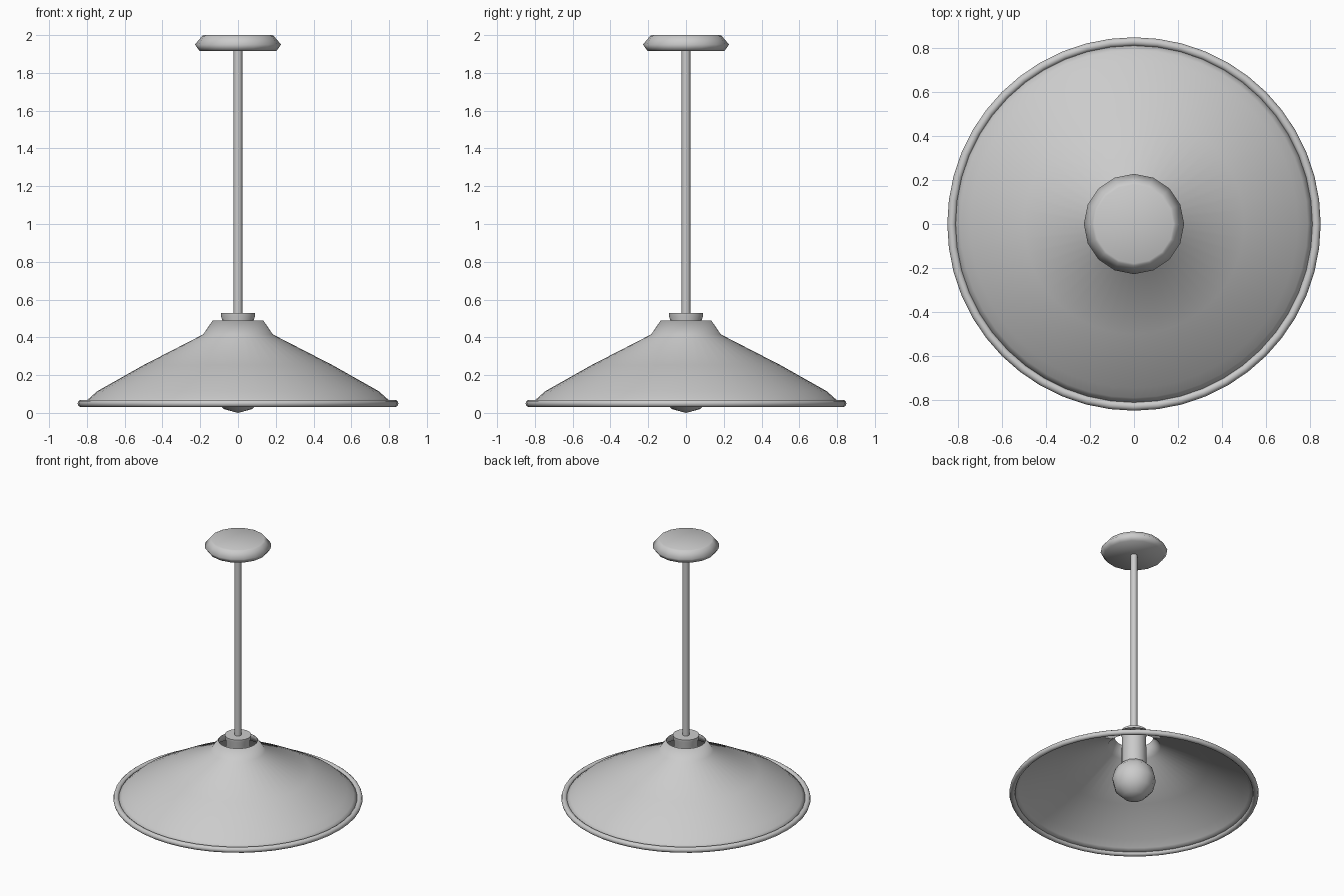
import bpy, bmesh, math

if "Cube" in bpy.data.objects:
    bpy.data.objects.remove(bpy.data.objects["Cube"])


def finish(obj, angle=None):
    """Shade smooth; keep edges sharper than the angle if one is given."""
    for o in bpy.context.selected_objects:
        o.select_set(False)
    obj.select_set(True)
    bpy.context.view_layer.objects.active = obj
    if angle is None:
        bpy.ops.object.shade_smooth()
    else:
        bpy.ops.object.shade_smooth_by_angle(angle=math.radians(angle))
    return obj


def lathe(name, profile, sides, caps=True, angle=None):
    """Spin (radius, z) points, listed bottom to top, around the z axis."""
    bm = bmesh.new()
    rings = []
    for r, z in profile:
        rings.append([bm.verts.new((r * math.cos(t), r * math.sin(t), z))
                      for t in (2 * math.pi * i / sides for i in range(sides))])
    for low, high in zip(rings, rings[1:]):
        for i in range(sides):
            k = (i + 1) % sides
            bm.faces.new((low[i], low[k], high[k], high[i]))
    if caps:
        bm.faces.new(rings[0][::-1])
        bm.faces.new(rings[-1])
    mesh = bpy.data.meshes.new(name)
    bm.to_mesh(mesh)
    bm.free()
    obj = bpy.data.objects.new(name, mesh)
    bpy.context.collection.objects.link(obj)
    return finish(obj, angle)


# Ceiling canopy
lathe("ceiling_canopy",
      [(0.203, 1.915), (0.228, 1.95), (0.19, 1.995), (0.18, 2.0)], 16)

# Hanging rod
lathe("hanging_rod", [(0.023, 0.5), (0.023, 1.93)], 16, angle=40)

# Lamp socket with a flared collar on top
lathe("lamp_socket",
      [(0.08, 0.25), (0.085, 0.27), (0.083, 0.49), (0.091, 0.515), (0.091, 0.53)],
      16, angle=40)

# Conical shade, open at the top and bottom
shade = lathe("lamp_shade",
              [(0.82, 0.05), (0.79, 0.075), (0.745, 0.115), (0.50, 0.253),
               (0.185, 0.415), (0.135, 0.488)], 48, caps=False)
solid = shade.modifiers.new("thickness", 'SOLIDIFY')
solid.thickness = 0.006
solid.offset = -1

# Rolled rim around the shade
bpy.ops.mesh.primitive_torus_add(major_segments=48, minor_segments=10,
                                 major_radius=0.829, minor_radius=0.02,
                                 location=(0, 0, 0.05))
rim = bpy.context.object
rim.name = "shade_rim"
finish(rim)

# Light bulb
bpy.ops.mesh.primitive_uv_sphere_add(segments=12, ring_count=6, radius=0.15,
                                     location=(0, 0, 0.15))
bulb = bpy.context.object
bulb.name = "light_bulb"
finish(bulb)
